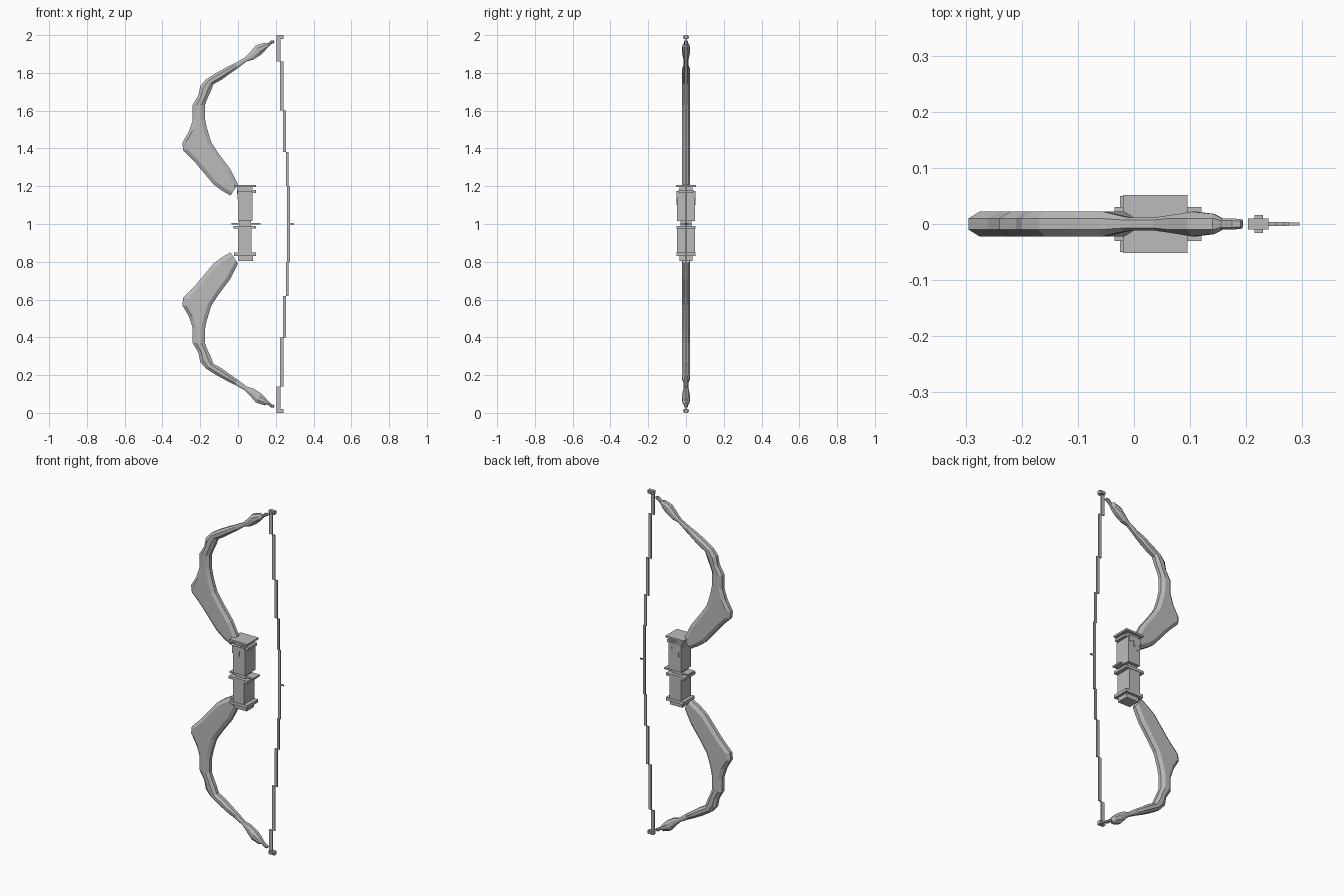
import bpy
import bmesh
from mathutils import Vector

if "Cube" in bpy.data.objects:
    bpy.data.objects.remove(bpy.data.objects["Cube"], do_unlink=True)

# Single flat colour
grey = bpy.data.materials.new("plain_grey")
grey.use_nodes = True
GREY = (0.5, 0.5, 0.5, 1)
grey.diffuse_color = GREY
grey.node_tree.nodes["Principled BSDF"].inputs["Base Color"].default_value = GREY


def finish(name, bm):
    bmesh.ops.recalc_face_normals(bm, faces=bm.faces)
    mesh = bpy.data.meshes.new(name)
    bm.to_mesh(mesh)
    bm.free()
    mesh.materials.append(grey)
    obj = bpy.data.objects.new(name, mesh)
    bpy.context.collection.objects.link(obj)
    return obj


def box(name, x0, x1, z0, z1, half_y):
    bm = bmesh.new()
    bmesh.ops.create_cube(bm, size=1)
    bmesh.ops.scale(bm, vec=(x1 - x0, 2 * half_y, z1 - z0), verts=bm.verts)
    bmesh.ops.translate(bm, vec=((x0 + x1) / 2, 0, (z0 + z1) / 2), verts=bm.verts)
    return finish(name, bm)


def limb(name, sections, flip):
    """Loft a bevelled cross-section between outer and inner edge points."""
    bm = bmesh.new()
    rings = []
    for ox, oz, ix, iz, half in sections:
        a, b = Vector((ox, 0, oz)), Vector((ix, 0, iz))
        across = b - a
        inset = across.normalized() * min(0.02, across.length * 0.3)
        edge = min(0.01, half * 0.6)
        ring = []
        for p, y in ((a, -edge), (a + inset, -half), (b - inset, -half), (b, -edge),
                     (b, edge), (b - inset, half), (a + inset, half), (a, edge)):
            z = 2 - p.z if flip else p.z
            ring.append(bm.verts.new((p.x, y, z)))
        rings.append(ring)
    for r, s in zip(rings, rings[1:]):
        for i in range(len(r)):
            j = (i + 1) % len(r)
            bm.faces.new((r[i], r[j], s[j], s[i]))
    bm.faces.new(rings[0])
    bm.faces.new(rings[-1])
    return finish(name, bm)


# Limb stations: outer x, z, inner x, z, half thickness
stations = [
    (-.04, 1.15, .00, 1.21, .022), (-.09, 1.18, -.02, 1.25, .022),
    (-.13, 1.21, -.04, 1.29, .022), (-.18, 1.27, -.07, 1.33, .022),
    (-.23, 1.33, -.10, 1.37, .022), (-.29, 1.39, -.14, 1.43, .022),
    (-.295, 1.43, -.15, 1.46, .022), (-.26, 1.49, -.165, 1.51, .022),
    (-.24, 1.55, -.175, 1.56, .022), (-.24, 1.63, -.175, 1.63, .022),
    (-.21, 1.68, -.16, 1.67, .022), (-.20, 1.73, -.145, 1.70, .022),
    (-.17, 1.765, -.13, 1.74, .022), (-.115, 1.80, -.085, 1.765, .022),
    (-.06, 1.83, -.045, 1.795, .022), (-.02, 1.85, -.00, 1.825, .012),
    (.035, 1.88, .045, 1.86, .012), (.06, 1.905, .08, 1.87, .016),
    (.095, 1.945, .12, 1.895, .022), (.14, 1.96, .145, 1.92, .018),
    (.155, 1.955, .16, 1.938, .01), (.175, 1.972, .18, 1.955, .01),
    (.19, 1.973, .194, 1.961, .008),
]
for side, flip in (("upper", False), ("lower", True)):
    limb(side + "_limb", stations, flip)

    # Stepped string with its end cap
    pieces = (("string_cap", .203, .24, 1.98, 2.0, .01),
              ("string_knot", .215, .23, 1.982, 1.996, .016),
              ("string_end", .203, .224, 1.86, 1.98, .004),
              ("string_outer", .222, .24, 1.6, 1.86, .004),
              ("string_inner", .238, .255, 1.38, 1.6, .004),
              ("string_centre", .253, .268, 1.2, 1.38, .004),
              ("string_middle", .26, .275, 1.0, 1.2, .004))
    for name, x0, x1, z0, z1, half in pieces:
        if flip:
            z0, z1 = 2 - z1, 2 - z0
        box(side + "_" + name, x0, x1, z0, z1, half)
box("string_nock", .272, .295, .996, 1.004, .003)

# Grip blocks, collars and flanges
for name, x0, x1, z0, z1, half in (
        ("upper_grip", .0, .078, 1.015, 1.165, .048),
        ("upper_grip_neck", -.005, .078, 1.16, 1.195, .035),
        ("top_plate", -.02, .095, 1.195, 1.206, .052),
        ("top_collar", .04, .095, 1.165, 1.18, .04),
        ("middle_plate", -.035, .12, .997, 1.006, .03),
        ("middle_flange", -.025, .095, .975, .99, .05),
        ("middle_core", .005, .07, .965, 1.02, .03),
        ("lower_grip", .0, .072, .845, .975, .048),
        ("bottom_flange", -.02, .095, .83, .848, .05),
        ("bottom_neck", .0, .08, .805, .832, .035)):
    box(name, x0, x1, z0, z1, half)

# Stepped drips under the top plate, raised from the grip faces
for i, (x, low) in enumerate(((.005, 1.13), (.02, 1.1), (.035, 1.12), (.05, 1.15), (.065, 1.14))):
    box("grip_drip_%d" % i, x - .007, x + .008, low, 1.175, .051)
